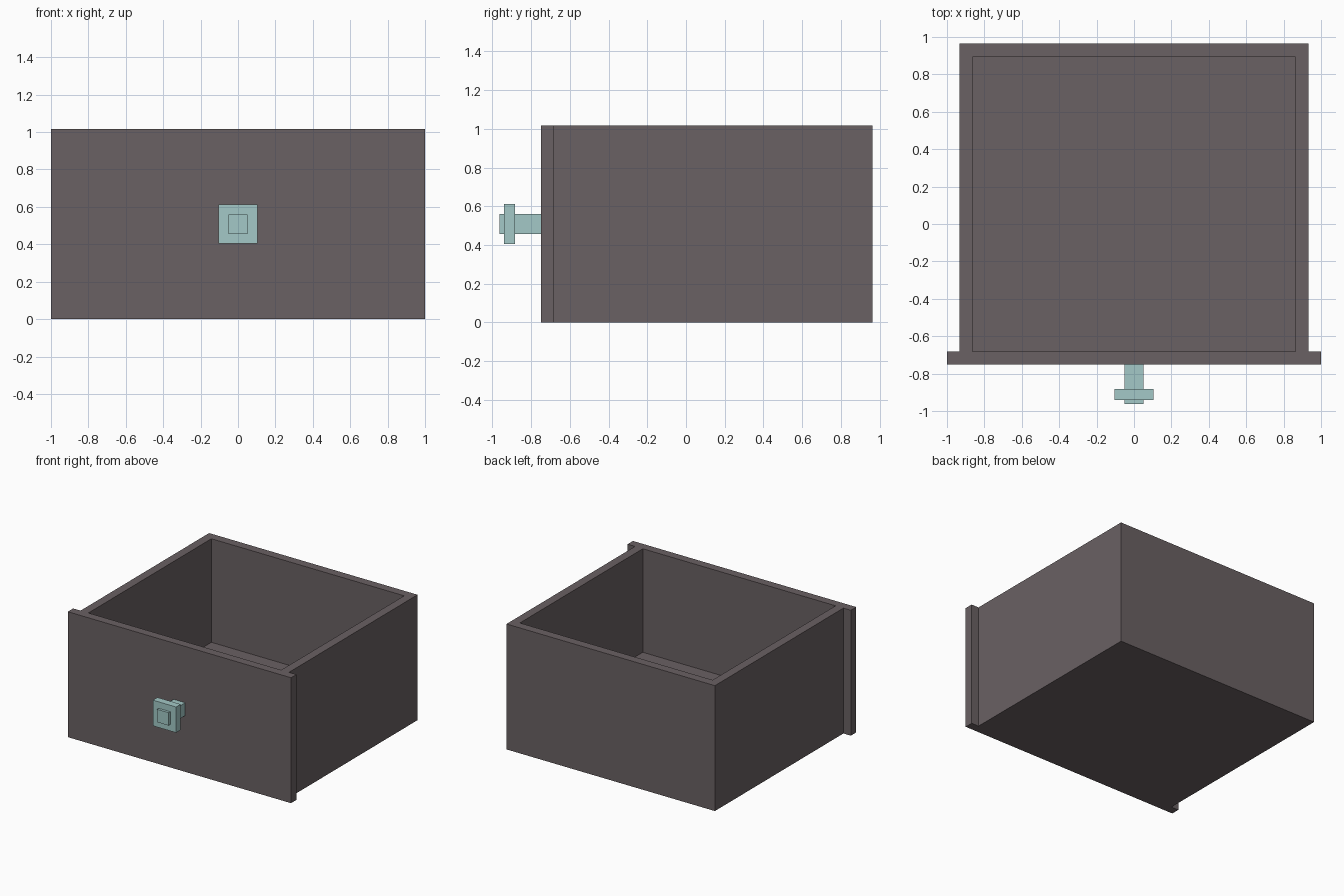
import bpy, bmesh

if "Cube" in bpy.data.objects:
    bpy.data.objects.remove(bpy.data.objects["Cube"])


def material(name, rgb):
    m = bpy.data.materials.new(name)
    m.diffuse_color = (*rgb, 1)
    m.use_nodes = True
    m.node_tree.nodes["Principled BSDF"].inputs["Base Color"].default_value = m.diffuse_color
    return m


brown = material("dark_taupe", (0.144, 0.119, 0.125))
teal = material("pale_teal", (0.366, 0.584, 0.571))
H = 1.016           # drawer height
MID = H / 2         # knob centre height


def prism(name, outline, start, end, mat, axis="z"):
    """Extrude a 2D outline along z (outline in xy) or y (outline in xz)."""
    bm = bmesh.new()
    place = (lambda a, b, t: (a, b, t)) if axis == "z" else (lambda a, b, t: (a, t, b))
    face = bm.faces.new([bm.verts.new(place(a, b, start)) for a, b in outline])
    ext = bmesh.ops.extrude_face_region(bm, geom=[face])
    moved = [v for v in ext["geom"] if isinstance(v, bmesh.types.BMVert)]
    bmesh.ops.translate(bm, verts=moved, vec=place(0, 0, end - start))
    bmesh.ops.recalc_face_normals(bm, faces=bm.faces)
    mesh = bpy.data.meshes.new(name)
    bm.to_mesh(mesh)
    bm.free()
    mesh.materials.append(mat)
    obj = bpy.data.objects.new(name, mesh)
    bpy.context.collection.objects.link(obj)
    return obj


def rect(x0, x1, y0, y1):
    return [(x0, y0), (x1, y0), (x1, y1), (x0, y1)]


# Drawer body: T-shaped plan, the front panel overhangs the sides
half = [(1, -0.75), (1, -0.681), (0.934, -0.681), (0.934, 0.964)]
plan = half + [(-x, y) for x, y in reversed(half)]
drawer = prism("drawer_body", plan, 0, H, brown)

# Hollow interior above a thick floor
cutter = prism("interior_cutter", rect(-0.864, 0.864, -0.681, 0.893), 0.177, H + 0.3, brown)
cutter.hide_render = True
cut = drawer.modifiers.new("hollow", "BOOLEAN")
cut.operation = "DIFFERENCE"
cut.solver = "EXACT"
cut.object = cutter
bpy.context.view_layer.objects.active = drawer
bpy.ops.object.modifier_apply(modifier=cut.name)
bpy.data.objects.remove(cutter)


# Knob: square stem passing through a square plate
def square(r):
    return rect(-r, r, MID - r, MID + r)


prism("knob_stem", square(0.052), -0.962, -0.75, teal, "y")
prism("knob_plate", square(0.104), -0.941, -0.882, teal, "y")
